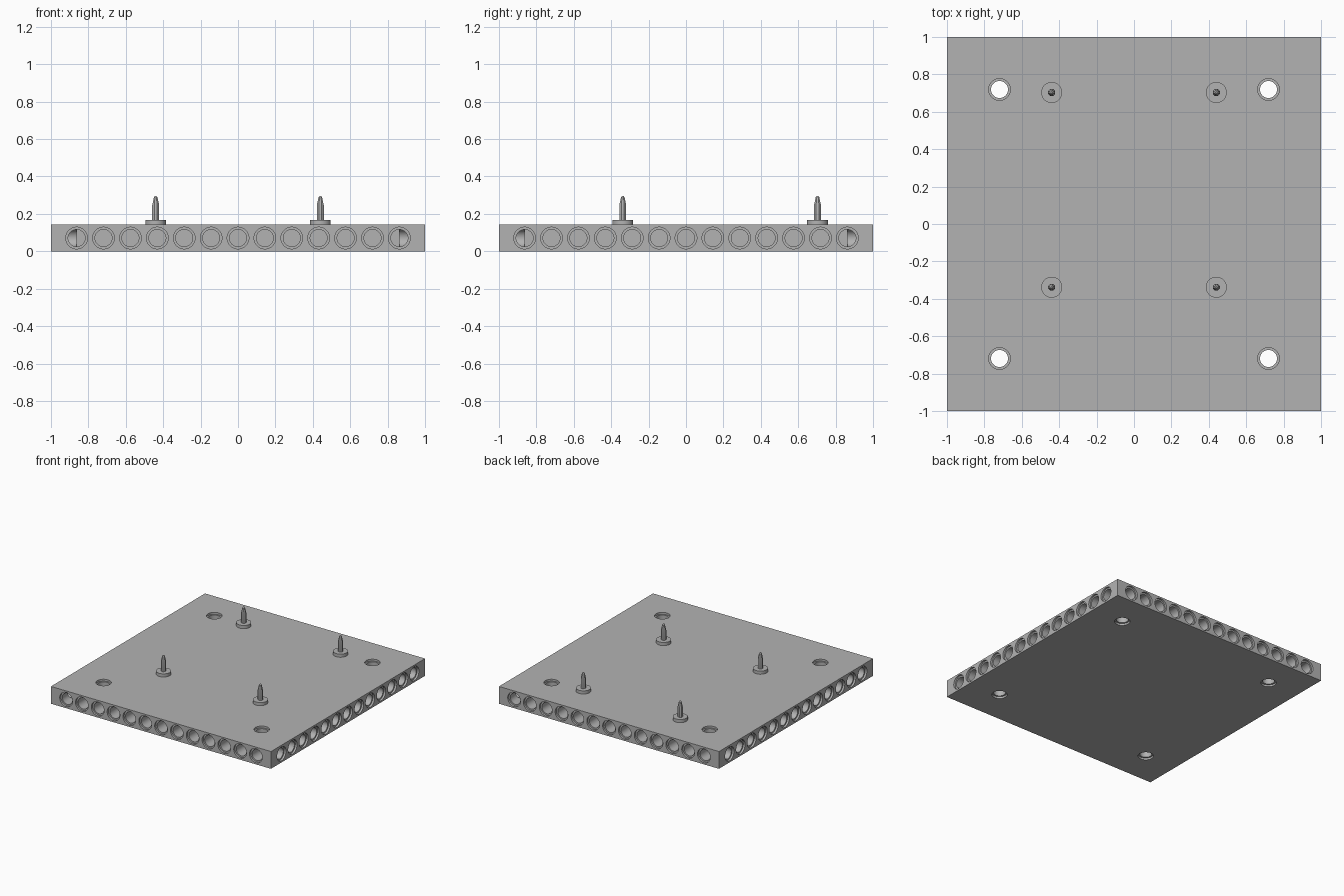
import bpy, bmesh, math
from mathutils import Matrix, Vector

cube = bpy.data.objects.get("Cube")
if cube:
    bpy.data.objects.remove(cube, do_unlink=True)

PITCH = 0.1438      # spacing of the hole grid
THICK = 0.142       # plate thickness
BORE, RIM, RIM_DEPTH = 0.0455, 0.058, 0.016
DEPTH = 1 - 6 * PITCH

grey = bpy.data.materials.new("plain grey")
grey.use_nodes = True
colour = (0.45, 0.45, 0.45, 1)
grey.diffuse_color = colour
grey.node_tree.nodes["Principled BSDF"].inputs["Base Color"].default_value = colour


def lathe(bm, profile, sides, matrix):
    """Closed solid of revolution about local z from (radius, height) pairs."""
    rings = []
    for r, h in profile:
        angles = [2 * math.pi * (i + 0.5) / sides for i in range(sides)]
        rings.append([bm.verts.new(matrix @ Vector((r * math.cos(a), r * math.sin(a), h)))
                      for a in angles])
    for low, high in zip(rings, rings[1:]):
        for i in range(sides):
            j = (i + 1) % sides
            bm.faces.new((low[i], low[j], high[j], high[i]))
    bm.faces.new(rings[0][::-1])
    bm.faces.new(rings[-1])


def make_object(name, bm):
    bmesh.ops.recalc_face_normals(bm, faces=bm.faces)
    mesh = bpy.data.meshes.new(name)
    bm.to_mesh(mesh)
    bm.free()
    mesh.materials.append(grey)
    obj = bpy.data.objects.new(name, mesh)
    bpy.context.collection.objects.link(obj)
    return obj


def smooth(obj):
    bpy.ops.object.select_all(action='DESELECT')
    obj.select_set(True)
    bpy.context.view_layer.objects.active = obj
    bpy.ops.object.shade_smooth_by_angle(angle=math.radians(30))


# Plate
bm = bmesh.new()
bmesh.ops.create_cube(bm, size=1, matrix=Matrix.Translation((0, 0, THICK / 2))
                      @ Matrix.Diagonal((2, 2, THICK, 1)))
plate = make_object("base_plate", bm)

# Cutters: blind stepped holes along all four edges
blind = [(RIM, -0.02), (RIM, RIM_DEPTH), (BORE, RIM_DEPTH), (BORE, DEPTH)]
through = [(RIM, -0.02), (RIM, RIM_DEPTH), (BORE, RIM_DEPTH),
           (BORE, THICK - RIM_DEPTH), (RIM, THICK - RIM_DEPTH), (RIM, THICK + 0.02)]
bm = bmesh.new()
for side in range(4):
    turn = Matrix.Rotation(side * math.pi / 2, 4, 'Z')
    for k in range(-6, 7):
        place = Matrix.Translation((k * PITCH, -1, THICK / 2))
        lathe(bm, blind, 32, turn @ place @ Matrix.Rotation(-math.pi / 2, 4, 'X'))
    # Vertical mounting hole near each corner
    lathe(bm, through, 32, turn @ Matrix.Translation((5 * PITCH, 5 * PITCH, 0)))
cutter = make_object("hole_cutter", bm)
cutter.hide_render = True

cut = plate.modifiers.new("holes", 'BOOLEAN')
cut.operation = 'DIFFERENCE'
cut.solver = 'EXACT'
cut.use_self = True
cut.object = cutter
bpy.context.view_layer.objects.active = plate
bpy.ops.object.modifier_apply(modifier=cut.name)
bpy.data.objects.remove(cutter, do_unlink=True)
smooth(plate)

# Four standoffs, each a round collar with a faceted, tapered pin
for x, side in ((-0.44, "right"), (0.44, "left")):
    for y, end in ((-0.338, "front"), (0.703, "back")):
        spot = Matrix.Translation((x, y, THICK))
        bm = bmesh.new()
        lathe(bm, [(0.056, 0), (0.056, 0.026)], 32, spot)
        smooth(make_object(f"collar_{end}_{side}", bm))
        bm = bmesh.new()
        lathe(bm, [(0.02, 0.026), (0.02, 0.105), (0.01, 0.148), (0.005, 0.153)], 8, spot)
        smooth(make_object(f"pin_{end}_{side}", bm))
